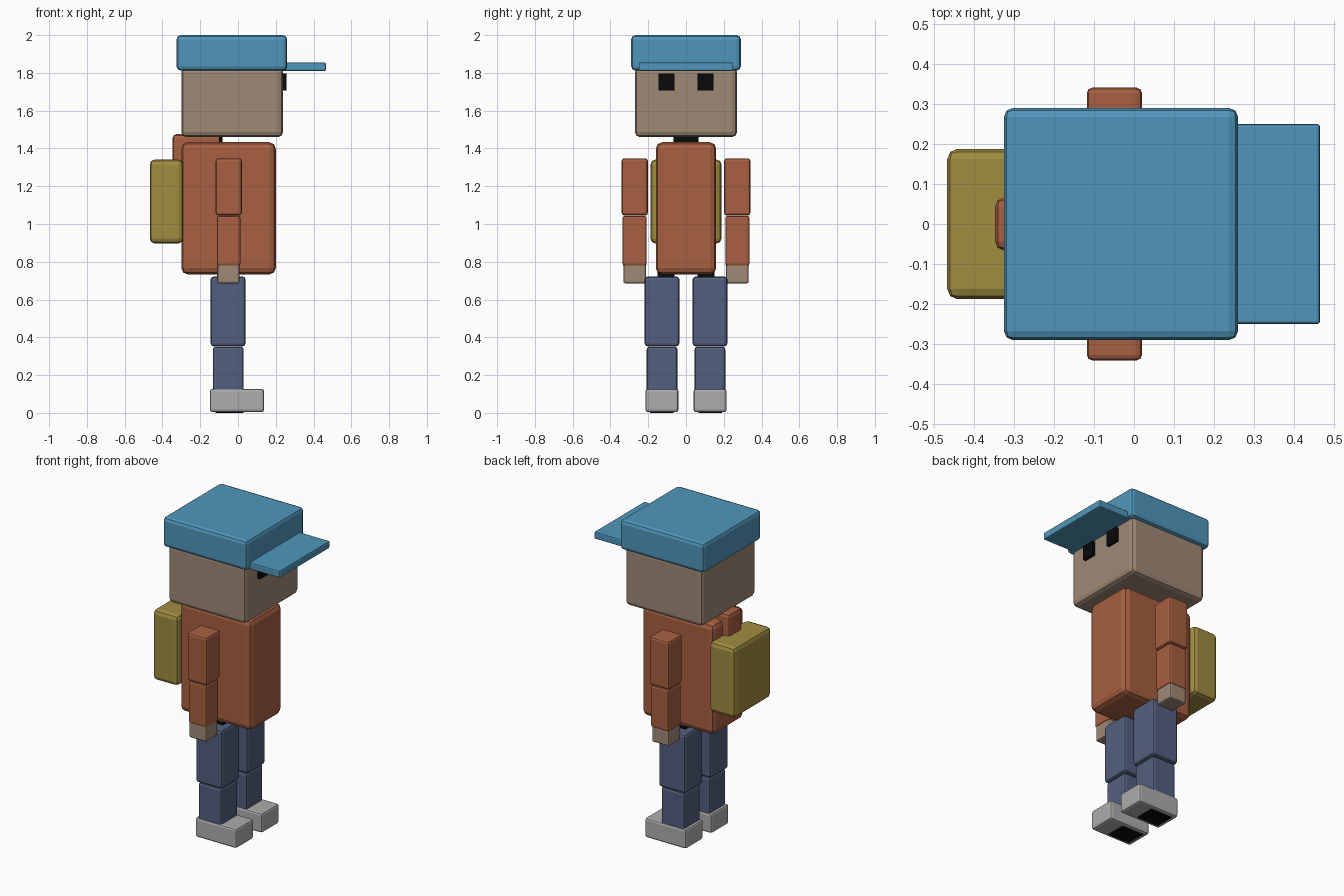
import bpy

if "Cube" in bpy.data.objects:
    bpy.data.objects.remove(bpy.data.objects["Cube"])


def material(name, r, g, b):
    def lin(c):
        c /= 255
        return c / 12.92 if c <= 0.04045 else ((c + 0.055) / 1.055) ** 2.4
    m = bpy.data.materials.new(name)
    m.diffuse_color = (lin(r), lin(g), lin(b), 1)
    m.use_nodes = True
    m.node_tree.nodes["Principled BSDF"].inputs["Base Color"].default_value = m.diffuse_color
    return m


BLUE = material("cap_blue", 80, 150, 187)
SKIN = material("skin_tan", 159, 137, 118)
RUST = material("shirt_rust", 168, 96, 65)
OLIVE = material("pack_olive", 160, 140, 64)
NAVY = material("trouser_navy", 84, 95, 127)
GREY = material("shoe_grey", 173, 173, 173)
BLACK = material("black", 10, 10, 10)


def box(name, mat, x, y, z, bevel=0.0):
    """Box from min/max ranges with softly cut edges."""
    bpy.ops.mesh.primitive_cube_add(
        size=1, location=[(a + b) / 2 for a, b in (x, y, z)])
    ob = bpy.context.object
    ob.name = name
    ob.scale = [b - a for a, b in (x, y, z)]
    bpy.ops.object.transform_apply(location=False, rotation=False, scale=True)
    ob.data.materials.append(mat)
    if bevel:
        mod = ob.modifiers.new("Bevel", "BEVEL")
        mod.width = bevel
        mod.segments = 2
    return ob


def pair(name, mat, x, y, z, bevel=0.0):
    """The same box on both sides of the body."""
    box(name + "_left", mat, x, y, z, bevel)
    box(name + "_right", mat, x, (-y[1], -y[0]), z, bevel)


# Head and cap, facing +x
box("head", SKIN, (-0.30, 0.238), (-0.27, 0.27), (1.46, 1.83), 0.026)
box("cap", BLUE, (-0.325, 0.26), (-0.29, 0.29), (1.812, 2.0), 0.022)
box("cap_brim", BLUE, (0.20, 0.465), (-0.25, 0.25), (1.81, 1.855), 0.007)
pair("eye", BLACK, (0.225, 0.257), (0.062, 0.146), (1.708, 1.797))

# Torso, hood and backpack
box("torso", RUST, (-0.30, 0.20), (-0.16, 0.16), (0.733, 1.433), 0.034)
box("hood", RUST, (-0.347, -0.086), (-0.066, 0.066), (1.25, 1.476), 0.022)
box("neck", BLACK, (-0.10, -0.083), (-0.065, 0.065), (1.40, 1.47))
box("backpack", OLIVE, (-0.467, -0.29), (-0.188, 0.188), (0.897, 1.341), 0.026)

# Arms
pair("upper_arm", RUST, (-0.118, 0.02), (0.202, 0.341), (1.045, 1.348), 0.014)
pair("lower_arm", RUST, (-0.112, 0.013), (0.208, 0.336), (0.778, 1.043), 0.012)
pair("hand", SKIN, (-0.11, 0.008), (0.212, 0.331), (0.685, 0.79), 0.01)

# Legs
pair("hip", BLACK, (-0.10, 0.0), (0.06, 0.15), (0.71, 0.745))
pair("upper_leg", NAVY, (-0.145, 0.04), (0.035, 0.219), (0.352, 0.722), 0.016)
pair("lower_leg", NAVY, (-0.133, 0.03), (0.045, 0.208), (0.10, 0.35), 0.014)
pair("shoe", GREY, (-0.149, 0.138), (0.04, 0.215), (0.004, 0.127), 0.013)
pair("sole", BLACK, (-0.12, 0.03), (0.065, 0.19), (0.0, 0.006))
